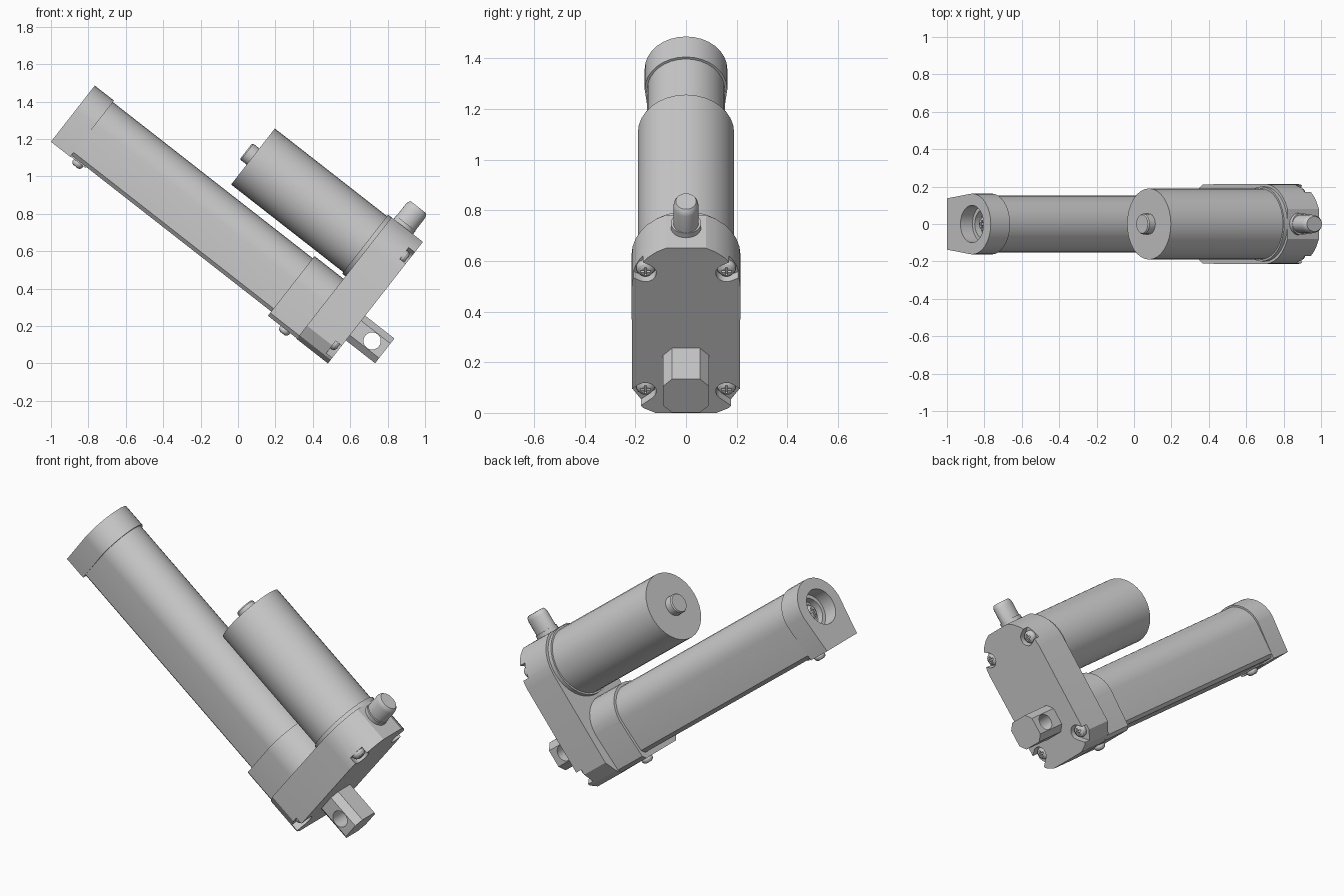
import bpy, bmesh
from math import sin, cos, pi, radians
from mathutils import Vector, Matrix

if "Cube" in bpy.data.objects:
    bpy.data.objects.remove(bpy.data.objects["Cube"])

# Everything is built lying along local x (tube axis), then tilted at the end.
TILT = Matrix.Rotation(radians(38), 4, 'Y')
ROD_V, MOTOR_V = 0.54, 0.925          # heights of the two parallel axes


def finish(name, bm):
    bmesh.ops.recalc_face_normals(bm, faces=bm.faces)
    me = bpy.data.meshes.new(name)
    bm.to_mesh(me)
    bm.free()
    ob = bpy.data.objects.new(name, me)
    bpy.context.scene.collection.objects.link(ob)
    return ob


def extrude(name, pts, x0, x1):
    """Prism from a (y, z) outline between x0 and x1."""
    bm = bmesh.new()
    a = [bm.verts.new((x0, y, z)) for y, z in pts]
    b = [bm.verts.new((x1, y, z)) for y, z in pts]
    bm.faces.new(a)
    bm.faces.new(b)
    for i in range(len(a)):
        j = (i + 1) % len(a)
        bm.faces.new((a[i], a[j], b[j], b[i]))
    return finish(name, bm)


def lathe(name, profile, origin, axis, n=32, stretch=1.0):
    """Turned solid from (radius, height) points along an axis."""
    bm = bmesh.new()
    rings = [[bm.verts.new((r * stretch * cos(2 * pi * i / n), r * sin(2 * pi * i / n), h))
              for i in range(n)] for r, h in profile]
    for p, q in zip(rings, rings[1:]):
        for i in range(n):
            j = (i + 1) % n
            bm.faces.new((p[i], p[j], q[j], q[i]))
    bm.faces.new(rings[0])
    bm.faces.new(rings[-1])
    rot = Vector((0, 0, 1)).rotation_difference(Vector(axis)).to_matrix().to_4x4()
    bm.transform(Matrix.Translation(origin) @ rot)
    return finish(name, bm)


def cut(ob, cutters):
    for c in cutters:
        m = ob.modifiers.new("cut", 'BOOLEAN')
        m.object, m.operation, m.solver = c, 'DIFFERENCE', 'EXACT'
    dg = bpy.context.evaluated_depsgraph_get()
    me = bpy.data.meshes.new_from_object(ob.evaluated_get(dg))
    ob.modifiers.clear()
    ob.data = me
    for c in cutters:
        bpy.data.objects.remove(c)


def box(size, origin, axis):
    bm = bmesh.new()
    bmesh.ops.create_cube(bm, size=1)
    rot = Vector((0, 0, 1)).rotation_difference(Vector(axis)).to_matrix().to_4x4()
    bm.transform(Matrix.Translation(origin) @ rot @ Matrix.Diagonal((*size, 1)))
    return finish("cutter", bm)


def screw(name, origin, axis, r=0.034):
    """Domed screw with a cross recess; origin is the seat of the head."""
    ob = lathe(name, [(r, -0.01), (r, r * .35), (r * .85, r * .65), (r * .5, r * .85)],
               origin, axis, 20)
    top = Vector(origin) + Vector(axis) * r * .85
    cut(ob, [box((r * 1.1, r * .26, r * .7), top, axis),
             box((r * .26, r * 1.1, r * .7), top, axis)])


def arch(r, half, bottom, chamfer=0.0):
    """Round-topped, flat-bottomed outline around the rod axis."""
    pts = [(r * cos(pi * i / 16), ROD_V + r * sin(pi * i / 16)) for i in range(17)]
    right = [(half, bottom)]
    if chamfer:
        right = [(half - chamfer, bottom), (half, bottom + chamfer)]
    return pts + [(-y, z) for y, z in reversed(right)] + right


# Outer tube, end cap and sleeve
extrude("outer_tube", arch(0.153, 0.14, 0.332, 0.02), -1.40, 0.0)
cap = extrude("end_cap", arch(0.163, 0.137, 0.322), -1.521, -1.39)
cut(cap, [lathe("cutter", [(0.1, 0), (0.1, 0.09)], (-1.53, 0, ROD_V), (1, 0, 0)),
          lathe("cutter", [(0.08, 0), (0.08, 0.2)], (-1.53, 0, ROD_V), (1, 0, 0))])
extrude("cap_tab", [(-.05, .325), (.05, .325), (.05, .345), (-.05, .345)], -1.40, -1.29)
lathe("rod_hub", [(0.055, 0), (0.055, 0.02)], (-1.40, 0, ROD_V), (-1, 0, 0))
screw("rod_screw", (-1.42, 0, ROD_V), (-1, 0, 0), 0.04)
extrude("sleeve", arch(0.168, 0.155, 0.303, 0.02), -0.034, 0.17)

# Gearbox housing: rounded at the motor end, chamfered at the rod end
half = [(0.12, 0.30), (0.17, 0.325), (0.212, 0.39)]
half += [(0.215 * cos(radians(a)), MOTOR_V + 0.215 * sin(radians(a)))
         for a in (0, 11, 22, 33, 45, 57, 68.2)]
gearbox = extrude("gearbox", half + [(-y, z) for y, z in reversed(half)], 0.163, 0.376)

# Open screw pockets in the four corners
pockets, seats = [], []
for side in (-1, 1):
    for y, z, ang in ((0.16, 0.408, -40), (0.16, 1.0, 28)):
        pts = []
        for i in range(9):
            a = radians(ang + 90 + i * 22.5)
            pts.append((y + 0.043 * cos(a), z + 0.043 * sin(a)))
        d = Vector((cos(radians(ang)), sin(radians(ang)))) * 0.15
        pts += [(pts[-1][0] + d.x, pts[-1][1] + d.y), (pts[0][0] + d.x, pts[0][1] + d.y)]
        pockets.append(extrude("cutter", [(side * p, q) for p, q in pts], 0.335, 0.40))
        seats.append((0.335, side * y, z))
cut(gearbox, pockets)
for i, s in enumerate(seats):
    screw(f"gearbox_screw_{i + 1}", s, (1, 0, 0), 0.036)

# Mounting clevis with a cross hole
a, b, c = 0.09, 0.084, 0.035
oct_pts = [(a, c - b), (a, b - c), (a - c, b), (c - a, b),
           (-a, b - c), (-a, c - b), (c - a, -b), (a - c, -b)]
clevis = extrude("clevis", [(y, z + ROD_V) for y, z in oct_pts], 0.36, 0.574)
cut(clevis, [lathe("cutter", [(0.046, -0.2), (0.046, 0.2)], (0.488, 0, ROD_V), (0, 1, 0))])

# Motor with its collar and end bearing
lathe("motor", [(0.19, 0), (0.19, 0.79)], (-0.621, 0, MOTOR_V), (1, 0, 0))
lathe("motor_collar", [(0.2, 0), (0.2, 0.03)], (0.14, 0, MOTOR_V), (1, 0, 0))
lathe("motor_bearing", [(0.055, -0.01), (0.055, 0.04), (0.05, 0.047)],
      (-0.621, 0, MOTOR_V), (-1, 0, 0), 24)

# Cable gland on top of the gearbox
lathe("gland_base", [(0.06, 0), (0.06, 0.032)], (0.243, 0, 1.115), (0, 0, 1), 24, 1.1)
lathe("cable_gland", [(0.05, 0), (0.05, 0.085), (0.047, 0.1), (0.04, 0.111)],
      (0.243, 0, 1.145), (0, 0, 1), 24, 1.28)

# Screws under the tube and sleeve
screw("cap_screw", (-1.335, 0, 0.325), (0, 0, -1), 0.032)
screw("sleeve_screw", (0.085, 0, 0.303), (0, 0, -1), 0.032)

# Tilt into place, sit on the ground, smooth shallow edges
obs = list(bpy.context.scene.objects)
for ob in obs:
    ob.data.transform(TILT)
low = min(v.co.z for ob in obs for v in ob.data.vertices)
for ob in obs:
    ob.data.transform(Matrix.Translation((0, 0, -low)))
    ob.select_set(True)
bpy.context.view_layer.objects.active = obs[0]
bpy.ops.object.shade_smooth_by_angle(angle=radians(25))
